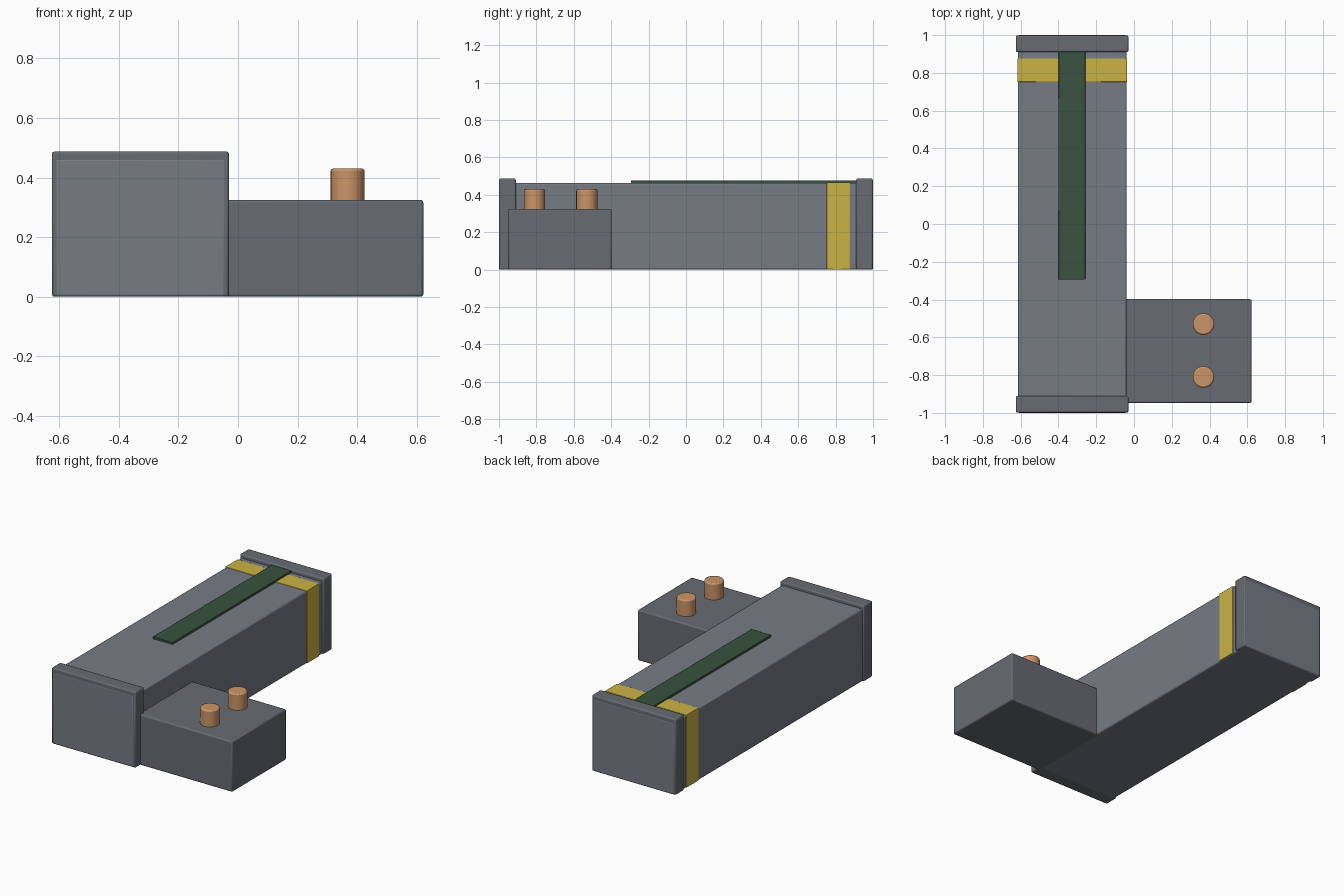
import bpy, math

if "Cube" in bpy.data.objects:
    bpy.data.objects.remove(bpy.data.objects["Cube"])


def material(name, rgb):
    m = bpy.data.materials.new(name)
    m.diffuse_color = (*rgb, 1)
    m.use_nodes = True
    m.node_tree.nodes["Principled BSDF"].inputs["Base Color"].default_value = m.diffuse_color
    return m


BODY = material("slate", (0.18, 0.20, 0.235))
DARK = material("dark_slate", (0.135, 0.145, 0.165))
GOLD = material("gold", (0.60, 0.45, 0.06))
GREEN = material("dark_green", (0.04, 0.085, 0.05))
COPPER = material("copper", (0.60, 0.30, 0.14))


def finish(ob, name, mat, bevel):
    ob.name = name
    ob.data.materials.append(mat)
    if bevel:
        mod = ob.modifiers.new("edge_bevel", "BEVEL")
        mod.width = bevel
        mod.segments = 2
        mod.limit_method = "ANGLE"
        mod.angle_limit = math.radians(40)
    bpy.ops.object.shade_smooth_by_angle(angle=math.radians(35))
    return ob


def box(name, x, y, z, mat, bevel=0.008):
    """Box from (min, max) ranges on each axis."""
    bpy.ops.mesh.primitive_cube_add(size=1, location=[sum(r) / 2 for r in (x, y, z)])
    ob = bpy.context.object
    ob.scale = [r[1] - r[0] for r in (x, y, z)]
    bpy.ops.object.transform_apply(location=False, rotation=False, scale=True)
    return finish(ob, name, mat, bevel)


# Long main housing
box("housing", (-0.615, -0.04), (-1.0, 1.0), (0, 0.464), BODY)

# Raised caps on both ends
for name, y in (("front_cap", (-0.999, -0.91)), ("back_cap", (0.91, 0.999))):
    box(name, (-0.625, -0.03), y, (0, 0.487), DARK)

# Gold band around the housing near the back
box("band", (-0.618, -0.037), (0.752, 0.877), (0.001, 0.467), GOLD, 0.002)

# Green strip lying along the top
box("top_strip", (-0.40, -0.258), (-0.295, 0.93), (0.455, 0.477), GREEN, 0.003)

# Side box with two copper terminals
box("side_box", (-0.06, 0.622), (-0.948, -0.398), (0, 0.325), DARK)
for name, y in (("front_terminal", -0.81), ("back_terminal", -0.53)):
    bpy.ops.mesh.primitive_cylinder_add(vertices=24, radius=0.057, depth=0.13,
                                        location=(0.368, y, 0.365))
    finish(bpy.context.object, name, COPPER, 0.008)
